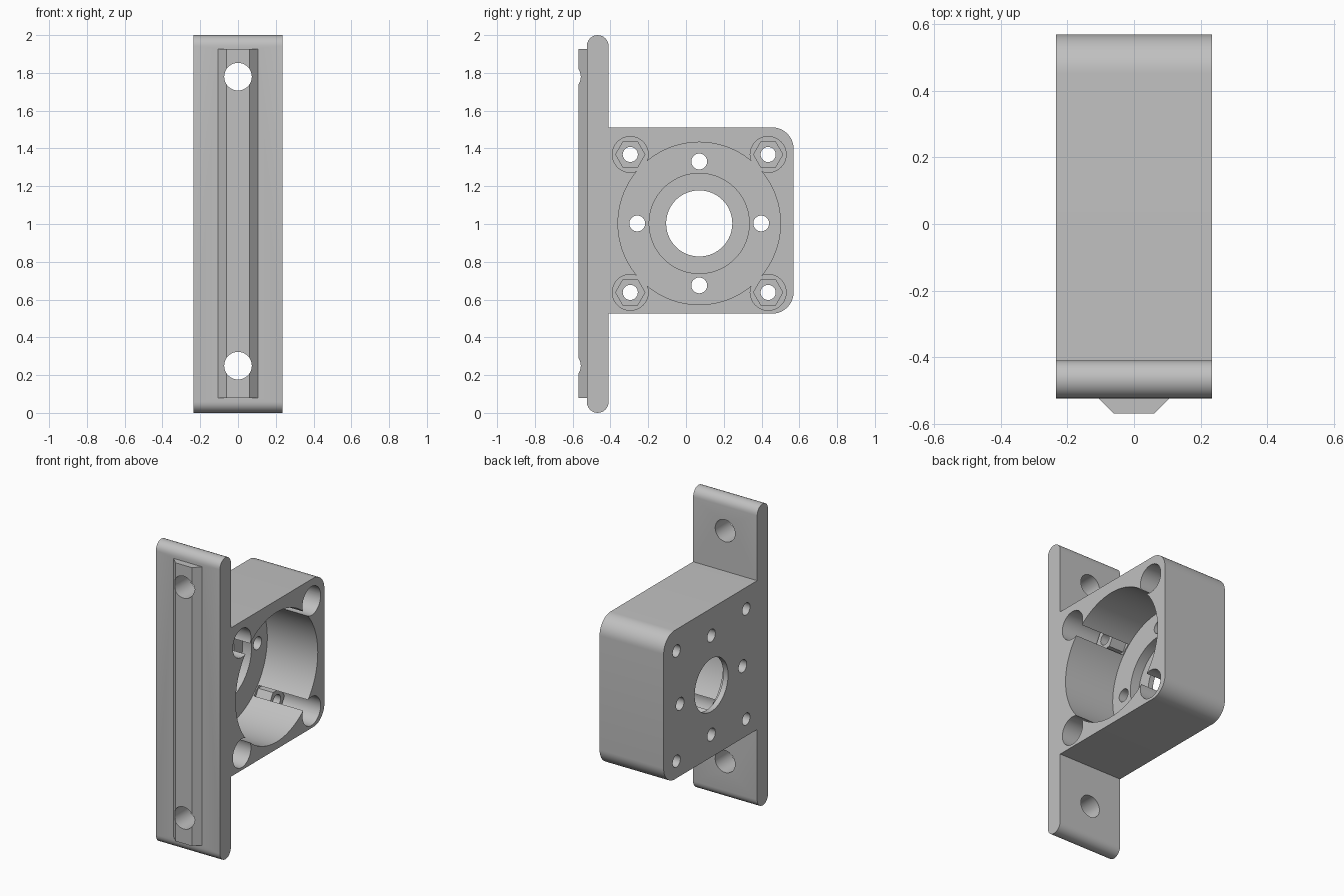
import bpy, bmesh, math
from mathutils import Matrix

cube = bpy.data.objects.get("Cube")
if cube:
    bpy.data.objects.remove(cube, do_unlink=True)

HALF = 0.235                 # half width along x
CY, CZ = 0.07, 1.003         # bore centre
FLOOR = -0.135               # housing floor
BOLT = 0.365                 # corner bolt offset

grey = bpy.data.materials.new("plain grey")
grey.use_nodes = True
colour = (0.53, 0.53, 0.53, 1)
grey.diffuse_color = colour
grey.node_tree.nodes["Principled BSDF"].inputs["Base Color"].default_value = colour


def make_object(name, bm):
    bmesh.ops.recalc_face_normals(bm, faces=bm.faces)
    mesh = bpy.data.meshes.new(name)
    bm.to_mesh(mesh)
    bm.free()
    mesh.materials.append(grey)
    obj = bpy.data.objects.new(name, mesh)
    bpy.context.collection.objects.link(obj)
    return obj


def prism(name, points, offset):
    """Extrude a closed 3D outline along an offset."""
    bm = bmesh.new()
    face = bm.faces.new([bm.verts.new(p) for p in points])
    moved = bmesh.ops.extrude_face_region(bm, geom=[face], use_keep_orig=True)
    verts = [v for v in moved["geom"] if isinstance(v, bmesh.types.BMVert)]
    bmesh.ops.translate(bm, verts=verts, vec=offset)
    return make_object(name, bm)


def rod(name, axis, a, b, start, end, radius, sides=64, turn=0.0):
    """Cylinder along x (a, b = y, z) or along y (a, b = x, z)."""
    bm = bmesh.new()
    mid = (start + end) / 2
    if axis == "X":
        place = Matrix.Translation((mid, a, b)) @ Matrix.Rotation(math.pi / 2, 4, "Y")
    else:
        place = Matrix.Translation((a, mid, b)) @ Matrix.Rotation(math.pi / 2, 4, "X")
    bmesh.ops.create_cone(bm, cap_ends=True, segments=sides, radius1=radius, radius2=radius,
                          depth=end - start, matrix=place @ Matrix.Rotation(turn, 4, "Z"))
    return make_object(name, bm)


def combine(target, tool, operation):
    mod = target.modifiers.new(operation, "BOOLEAN")
    mod.operation, mod.object, mod.solver = operation, tool, "EXACT"
    bpy.context.view_layer.objects.active = target
    bpy.ops.object.modifier_apply(modifier=mod.name)
    bpy.data.objects.remove(tool, do_unlink=True)


def arc(y, z, radius, first, last, steps=12):
    angles = [math.radians(first + (last - first) * i / steps) for i in range(steps + 1)]
    return [(-HALF, y + radius * math.cos(t), z + radius * math.sin(t)) for t in angles]


# Rounded flange and housing block in one side profile
FRONT, BACK, END = -0.525, -0.41, 0.57
TOP, BOTTOM, CORNER = 1.512, 0.525, 0.115
round_r = (BACK - FRONT) / 2
middle = (FRONT + BACK) / 2
outline = arc(middle, round_r, round_r, 180, 360)
outline += [(-HALF, BACK, BOTTOM)]
outline += arc(END - CORNER, BOTTOM + CORNER, CORNER, -90, 0)
outline += arc(END - CORNER, TOP - CORNER, CORNER, 0, 90)
outline += [(-HALF, BACK, TOP)]
outline += arc(middle, 2 - round_r, round_r, 0, 180)
body = prism("mount_body", outline, (2 * HALF, 0, 0))

# Tapered locating rail on the flange
rail_shape = [(-0.105, FRONT), (-0.06, -0.57), (0.06, -0.57), (0.105, FRONT),
              (0.105, FRONT + 0.02), (-0.105, FRONT + 0.02)]
rail = prism("locating_rail", [(x, y, 0.08) for x, y in rail_shape], (0, 0, 1.846))
combine(body, rail, "UNION")

# Flange screw holes
for z in (0.25, 1.78):
    combine(body, rod("flange_hole", "Y", 0, z, -0.7, -0.3, 0.073), "DIFFERENCE")

# Stepped main bore
for floor, radius in ((FLOOR, 0.43), (-0.2, 0.265), (-0.3, 0.175)):
    combine(body, rod("main_bore", "X", CY, CZ, floor, 0.3, radius, 96), "DIFFERENCE")

# Corner counterbores, hex seats and bolt holes
for sy in (-1, 1):
    for sz in (-1, 1):
        y, z = CY + sy * BOLT, CZ + sz * BOLT
        combine(body, rod("counterbore", "X", y, z, -0.128, 0.3, 0.095, 48), "DIFFERENCE")
        combine(body, rod("hex_seat", "X", y, z, -0.16, -0.02, 0.08, 6), "UNION")
        combine(body, rod("bolt_hole", "X", y, z, -0.3, 0.3, 0.04, 32), "DIFFERENCE")

# Floor holes around the bore
for k in range(4):
    t = k * math.pi / 2
    y, z = CY + 0.328 * math.cos(t), CZ + 0.328 * math.sin(t)
    combine(body, rod("floor_hole", "X", y, z, -0.3, 0, 0.042, 32), "DIFFERENCE")

bpy.ops.object.select_all(action="DESELECT")
body.select_set(True)
bpy.context.view_layer.objects.active = body
bpy.ops.object.shade_smooth_by_angle(angle=math.radians(30))
